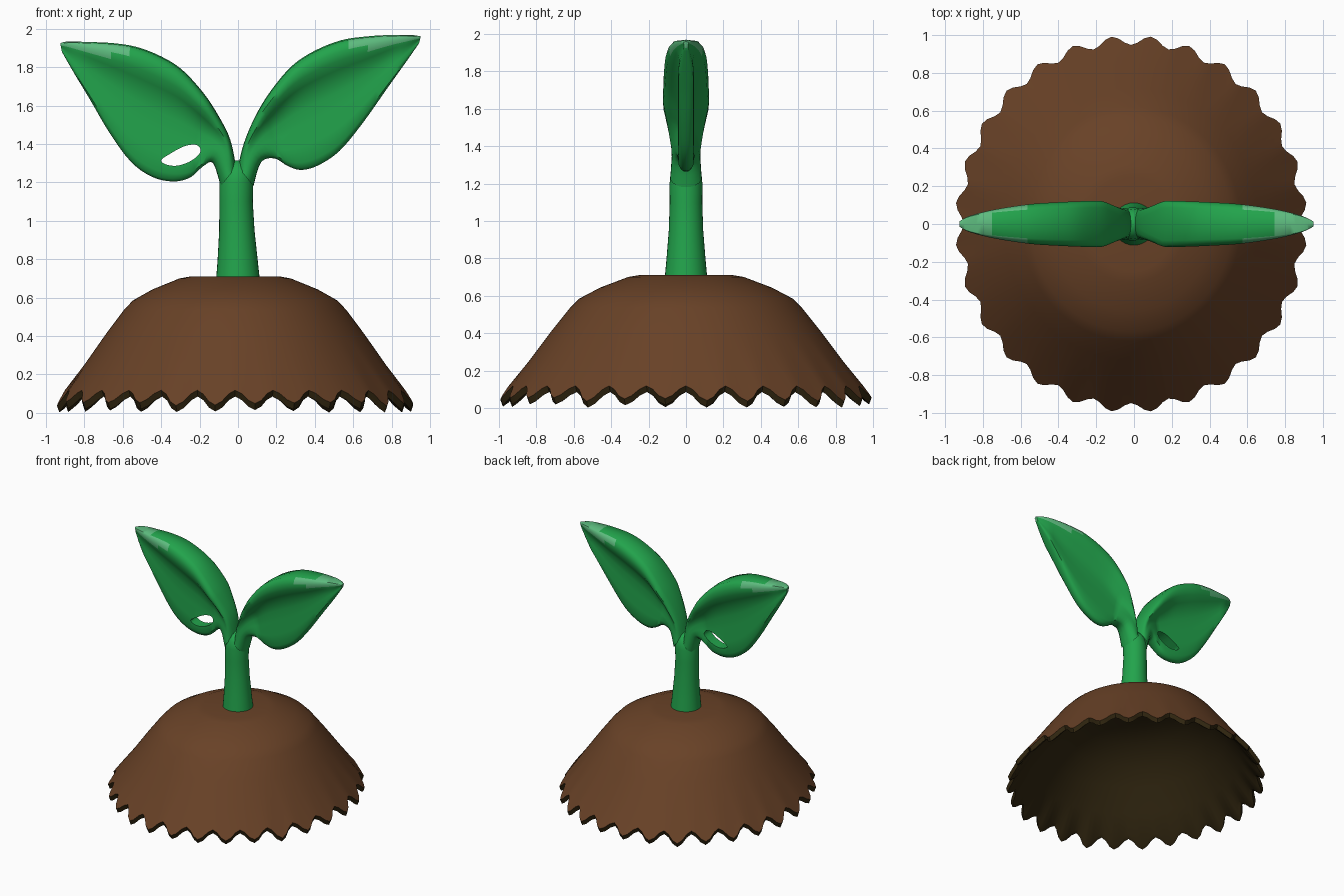
import bpy, bmesh, math, random
from mathutils import Vector

if "Cube" in bpy.data.objects:
    bpy.data.objects.remove(bpy.data.objects["Cube"])
random.seed(4)


def material(name, rgb):
    m = bpy.data.materials.new(name)
    m.diffuse_color = (*rgb, 1)
    m.use_nodes = True
    m.node_tree.nodes["Principled BSDF"].inputs["Base Color"].default_value = m.diffuse_color
    return m


GREEN = material("leaf green", (0.016, 0.37, 0.072))
PALE = material("pale green", (0.11, 0.50, 0.21))
SOIL = material("soil brown", (0.140, 0.054, 0.020))
DARK = material("dark soil", (0.030, 0.019, 0.005))


def loft(name, rings, mats, caps=True, rule=None, angle=40):
    """Skin a list of closed rings; rule(ring, side, centre) picks the material."""
    bm = bmesh.new()
    vs = [[bm.verts.new(p) for p in r] for r in rings]
    n = len(rings[0])
    for i in range(len(vs) - 1):
        for j in range(n):
            k = (j + 1) % n
            f = bm.faces.new((vs[i][j], vs[i][k], vs[i + 1][k], vs[i + 1][j]))
            if rule:
                f.material_index = rule(i, j, f.calc_center_median())
    if caps:
        bm.faces.new(vs[0])
        bm.faces.new(vs[-1]).material_index = len(mats) - 1
    bmesh.ops.remove_doubles(bm, verts=bm.verts, dist=1e-5)
    bmesh.ops.recalc_face_normals(bm, faces=bm.faces)
    me = bpy.data.meshes.new(name)
    bm.to_mesh(me)
    bm.free()
    ob = bpy.data.objects.new(name, me)
    bpy.context.collection.objects.link(ob)
    for m in mats:
        me.materials.append(m)
    smooth(ob, angle)
    return ob


def smooth(ob, angle):
    bpy.ops.object.select_all(action='DESELECT')
    ob.select_set(True)
    bpy.context.view_layer.objects.active = ob
    bpy.ops.object.shade_smooth_by_angle(angle=math.radians(angle))


def spline(pts, steps, closed=False):
    """Catmull-Rom through 2D points."""
    P = [Vector(p) for p in pts]
    n = len(P)
    get = (lambda i: P[i % n]) if closed else (lambda i: P[max(0, min(n - 1, i))])
    out = []
    for i in range(n if closed else n - 1):
        a, b, c, d = get(i - 1), get(i), get(i + 1), get(i + 2)
        for k in range(steps):
            t = k / steps
            out.append(0.5 * (2 * b + (c - a) * t + (2 * a - 5 * b + 4 * c - d) * t * t
                              + (3 * b - a - 3 * c + d) * t ** 3))
    return out if closed else out + [P[-1]]


# Soil mound: hollow shell with a jagged rim
TEETH, SEG = 28, 168
jitter = [random.uniform(-0.012, 0.012) for _ in range(TEETH)]
outer = [(0.0, 0.71), (0.25, 0.71), (0.31, 0.70), (0.46, 0.643), (0.57, 0.585),
         (0.62, 0.535), (0.72, 0.41), (0.84, 0.25)]
inner = [(0.81, 0.235), (0.69, 0.39), (0.59, 0.51), (0.44, 0.61), (0.28, 0.67), (0.0, 0.68)]


def mound_ring(fn):
    ring = []
    for j in range(SEG):
        a = 2 * math.pi * j / SEG
        tooth = 0.5 - 0.5 * math.cos(TEETH * a)     # 1 at a tooth tip
        r, z = fn(tooth, jitter[j * TEETH // SEG] * tooth)
        ring.append((0.935 * r * math.cos(a) - 0.015, r * math.sin(a), z))
    return ring


rings = [mound_ring(lambda t, q, p=p: p) for p in outer]
rings.append(mound_ring(lambda t, q: (0.948 + 0.05 * t, 0.118 - 0.072 * t + q)))
rings.append(mound_ring(lambda t, q: (0.935 + 0.05 * t, 0.085 - 0.073 * t + q)))
rings.append(mound_ring(lambda t, q: (0.905 + 0.05 * t, 0.105 - 0.072 * t + q)))
rings += [mound_ring(lambda t, q, p=p: p) for p in inner]
loft("soil_mound", rings, [SOIL, DARK], False,
     lambda i, j, c: 0 if i < len(outer) else 1, 28)

# Stem: tapering round stalk
stem = [(0.68, 0.115, 0), (0.8, 0.104, -0.002), (0.95, 0.092, -0.006), (1.1, 0.087, -0.01),
        (1.2, 0.088, -0.008), (1.26, 0.08, -0.005), (1.30, 0.05, -0.005), (1.315, 0.015, -0.005)]
loft("stem", [[(x + r * math.cos(a), r * math.sin(a), z)
               for a in (2 * math.pi * k / 32 for k in range(32))] for z, r, x in stem], [GREEN])

# Leaves: thick ridge along the upper edge, thin blade below it
# section: (fraction from upper to lower edge, ridge weight, blade factor)
SECTION = [(0.0, 0.55, 1), (0.035, 0.85, 1), (0.09, 1, 1), (0.17, 0.9, 1), (0.25, 0.5, 1),
           (0.33, 0.1, 1), (0.45, 0, 0.9), (0.6, 0, 0.9), (0.78, 0, 1), (0.93, 0, 0.95),
           (0.98, 0, 0.65), (1.0, 0, 0.3)]


def leaf(name, upper, lower):
    U, L = spline(upper, 4), spline(lower, 4)
    T = spline([(0.085, 0), (0.095, 0), (0.11, 0), (0.122, 0), (0.12, 0), (0.115, 0),
                (0.107, 0), (0.09, 0), (0.068, 0), (0.04, 0), (0.014, 0)], 4)
    rings, m = [], len(SECTION)
    for i, (u, l) in enumerate(zip(U, L)):
        t = T[i].x
        blade = min(0.042, t * 0.8)
        mix = min(1, i / 11)                         # round at the stem, ridged further out
        front, back = [], []
        for s, g, b in SECTION:
            round_h = t * math.sqrt(max(0, 1 - (2 * s - 1) ** 2))
            h = (1 - mix) * round_h + mix * (blade + (t - blade) * g) * b
            p = u.lerp(l, s)
            front.append((p.x, -h, p.y))
            back.append((p.x, h, p.y))
        rings.append([(u.x, 0, u.y + 0.006 * mix)] + front + back[::-1])

    def rule(i, j, c):
        k = min(j, 2 * m - j)                        # 0 = top face, then down the side
        x = abs(c.x)
        return int((k == 0 and x > 0.74) or (k in (1, 2) and x > 0.56) or (k == 3 and x > 0.66))
    return loft(name, rings, [GREEN, PALE], True, rule, 50)


leaf("right_leaf",
     [(0, 1.28), (0.03, 1.40), (0.09, 1.54), (0.17, 1.67), (0.28, 1.80), (0.40, 1.88),
      (0.54, 1.935), (0.68, 1.955), (0.80, 1.962), (0.90, 1.962), (0.95, 1.955)],
     [(0.08, 1.18), (0.12, 1.305), (0.19, 1.325), (0.26, 1.285), (0.33, 1.265), (0.42, 1.29),
      (0.53, 1.365), (0.65, 1.51), (0.77, 1.68), (0.87, 1.82), (0.943, 1.925)])
left = leaf("left_leaf",
            [(-0.01, 1.28), (-0.04, 1.42), (-0.10, 1.54), (-0.18, 1.66), (-0.29, 1.78),
             (-0.40, 1.85), (-0.53, 1.90), (-0.66, 1.92), (-0.78, 1.925), (-0.88, 1.928),
             (-0.925, 1.92)],
            [(-0.09, 1.18), (-0.13, 1.30), (-0.18, 1.285), (-0.25, 1.225), (-0.34, 1.205),
             (-0.45, 1.23), (-0.56, 1.31), (-0.67, 1.46), (-0.77, 1.63), (-0.86, 1.78),
             (-0.917, 1.88)])

# Hole through the base of the left leaf
hole = spline([(-0.40, 1.315), (-0.36, 1.345), (-0.28, 1.388), (-0.215, 1.395),
               (-0.195, 1.36), (-0.24, 1.315), (-0.31, 1.288), (-0.37, 1.292)], 4, True)
cutter = loft("hole_cutter", [[(p.x, y, p.y) for p in hole] for y in (-0.3, 0.3)], [GREEN])
cutter.hide_render = True
mod = left.modifiers.new("hole", 'BOOLEAN')
mod.operation, mod.solver, mod.object = 'DIFFERENCE', 'EXACT', cutter
bpy.context.view_layer.objects.active = left
bpy.ops.object.modifier_apply(modifier="hole")
bpy.data.objects.remove(cutter)
smooth(left, 50)
